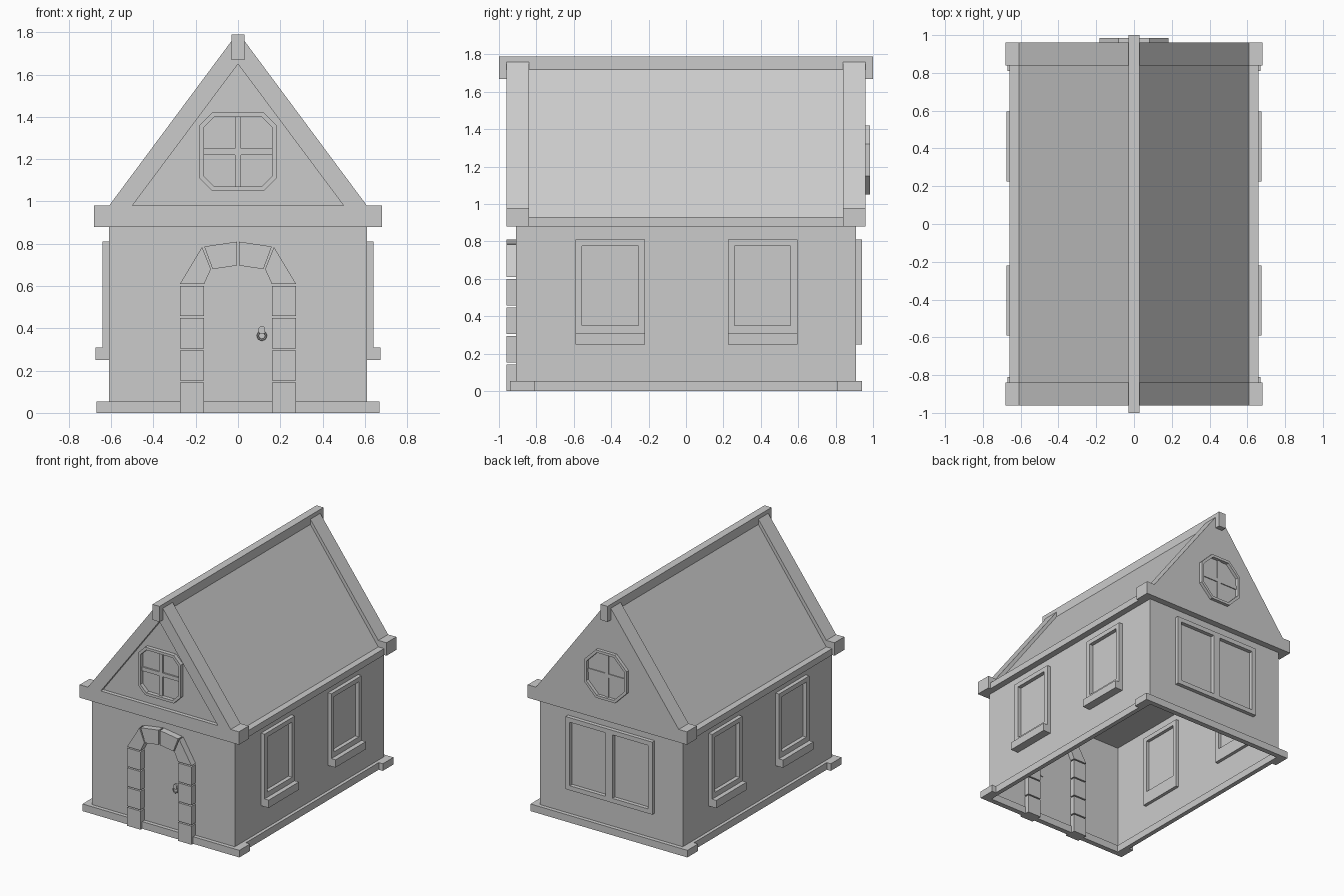
import bpy, bmesh, math

cube = bpy.data.objects.get("Cube")
if cube:
    bpy.data.objects.remove(cube, do_unlink=True)

mat = bpy.data.materials.new("plain_grey")
mat.use_nodes = True
grey = (0.6, 0.6, 0.6, 1)
mat.diffuse_color = grey
mat.node_tree.nodes["Principled BSDF"].inputs["Base Color"].default_value = grey


def finish(name, bm):
    bmesh.ops.recalc_face_normals(bm, faces=bm.faces)
    mesh = bpy.data.meshes.new(name)
    bm.to_mesh(mesh)
    bm.free()
    mesh.materials.append(mat)
    ob = bpy.data.objects.new(name, mesh)
    bpy.context.collection.objects.link(ob)
    return ob


def prism(name, outline, y0, y1):
    """Extrude an x-z outline along y."""
    bm = bmesh.new()
    face = bm.faces.new([bm.verts.new((x, y0, z)) for x, z in outline])
    out = bmesh.ops.extrude_face_region(bm, geom=[face])["geom"]
    bmesh.ops.translate(bm, vec=(0, y1 - y0, 0),
                        verts=[v for v in out if isinstance(v, bmesh.types.BMVert)])
    return finish(name, bm)


def box(name, x0, x1, y0, y1, z0, z1):
    return prism(name, [(x0, z0), (x1, z0), (x1, z1), (x0, z1)], y0, y1)


def ring(name, outer, inner, y0, y1):
    """Closed frame between two matching x-z outlines."""
    bm = bmesh.new()
    loops = [[bm.verts.new((x, y, z)) for x, z in pts]
             for pts, y in ((outer, y0), (outer, y1), (inner, y1), (inner, y0))]
    n = len(outer)
    for k in range(4):
        a, b = loops[k], loops[(k + 1) % 4]
        for i in range(n):
            j = (i + 1) % n
            bm.faces.new((a[i], a[j], b[j], b[i]))
    return finish(name, bm)


def rect(x0, x1, z0, z1):
    return [(x0, z0), (x1, z0), (x1, z1), (x0, z1)]


def octagon(w, h, c, zc):
    quarter = [(w, h - c), (w - c, h)]
    pts = quarter + [(-x, z) for x, z in reversed(quarter)]
    pts += [(-x, -z) for x, z in pts]
    return [(x, z + zc) for x, z in pts]


def mirrored(pts, s):
    return [(s * x, z) for x, z in pts]


# Wall shell, open underneath
walls = box("walls", -0.61, 0.61, -0.91, 0.91, 0, 0.9)
bm = bmesh.new()
bm.from_mesh(walls.data)
bmesh.ops.delete(bm, geom=[f for f in bm.faces if f.calc_center_median().z < 0.01],
                 context="FACES")
bm.to_mesh(walls.data)
bm.free()

# Plinth strips with corner blocks
for s, end in ((-1, "front"), (1, "back")):
    box(end + "_plinth", -0.67, 0.67, *sorted((s * 0.9, s * 0.94)), 0, 0.055)
for s, side in ((-1, "right"), (1, "left")):
    box(side + "_plinth", *sorted((s * 0.6, s * 0.635)), -0.91, 0.91, 0, 0.055)
    for t, end in ((-1, "front"), (1, "back")):
        box(f"{end}_{side}_plinth_block", *sorted((s * 0.6, s * 0.67)),
            *sorted((t * 0.81, t * 0.92)), 0, 0.055)

# Roof body with eaves
eave = [(0.66, 0.88), (0.66, 0.93), (0.61, 0.93), (0.03, 1.72)]
prism("roof", eave + mirrored(eave[::-1], -1), -0.86, 0.86)

# Gable ends; the front one carries a raised border
gable = [(0.68, 0.88), (0.68, 0.98), (0.61, 0.98), (0.03, 1.76)]
gable += mirrored(gable[::-1], -1)
prism("back_gable", gable, 0.84, 0.96)
prism("front_gable", gable, -0.93, -0.84)
box("front_tie_beam", -0.68, 0.68, -0.96, -0.93, 0.88, 0.98)
rafter = [(0.5, 0.98), (0.61, 0.98), (0.03, 1.76), (0, 1.76), (0, 1.65)]
for s, side in ((-1, "right"), (1, "left")):
    prism(f"front_{side}_rafter", mirrored(rafter, s), -0.96, -0.93)

# Ridge beam
box("ridge_beam", -0.03, 0.03, -1, 1, 1.67, 1.79)

# Octagonal attic windows
for s, end, face, cut in ((-1, "front", 0.93, 0.06), (1, "back", 0.955, 0.1)):
    ring(end + "_attic_frame", octagon(0.182, 0.185, cut, 1.235),
         octagon(0.162, 0.165, cut - 0.01, 1.235),
         *sorted((s * (face - 0.02), s * (face + 0.03))))
    depth = sorted((s * (face - 0.01), s * (face + 0.012)))
    box(end + "_attic_upright_bar", -0.015, 0.015, *depth, 1.07, 1.4)
    box(end + "_attic_cross_bar", -0.162, 0.162, *depth, 1.22, 1.25)

# Side windows: built facing -y, then turned to the side walls
for s, side in ((-1, "right"), (1, "left")):
    for y, end in ((-0.405, "front"), (0.41, "back")):
        parts = [
            ring(f"{end}_{side}_window_frame", rect(-0.185, 0.185, 0.31, 0.81),
                 rect(-0.15, 0.15, 0.35, 0.775), -0.64, -0.585),
            box(f"{end}_{side}_window_sill", -0.185, 0.185, -0.675, -0.585, 0.25, 0.31)]
        for p in parts:
            p.rotation_euler.z = s * math.pi / 2
            p.location.y = y

# Wide double window at the back
ring("back_window_frame", rect(-0.37, 0.37, 0.25, 0.81),
     rect(-0.335, 0.335, 0.285, 0.775), 0.885, 0.94)
box("back_window_mullion", -0.03, 0.03, 0.885, 0.94, 0.28, 0.78)

# Door surround: stacked stones and an arch
low_arch = [(0.275, 0.61), (0.16, 0.61), (0.128, 0.68), (0.17, 0.785)]
top_arch = [(0.16, 0.787), (0.12, 0.68), (0.005, 0.697), (0.005, 0.81)]
for s, side in ((-1, "right"), (1, "left")):
    for i in range(4):
        z = i * 0.1525
        box(f"{side}_door_stone_{i + 1}", *sorted((s * 0.16, s * 0.275)),
            -0.96, -0.87, z, z + 0.143)
    prism(side + "_lower_arch_stone", mirrored(low_arch, s), -0.96, -0.87)
    prism(side + "_upper_arch_stone", mirrored(top_arch, s), -0.96, -0.87)

# Door knocker
bpy.ops.mesh.primitive_torus_add(location=(0.113, -0.925, 0.365), major_radius=0.02,
                                 minor_radius=0.005, major_segments=8, minor_segments=6,
                                 rotation=(math.pi / 2, 0, 0))
knocker = bpy.context.object
knocker.name = "knocker_ring"
knocker.data.materials.append(mat)
prism("knocker_mount", [(x + 0.113, z) for x, z in octagon(0.015, 0.018, 0.008, 0.392)],
      -0.93, -0.905)
